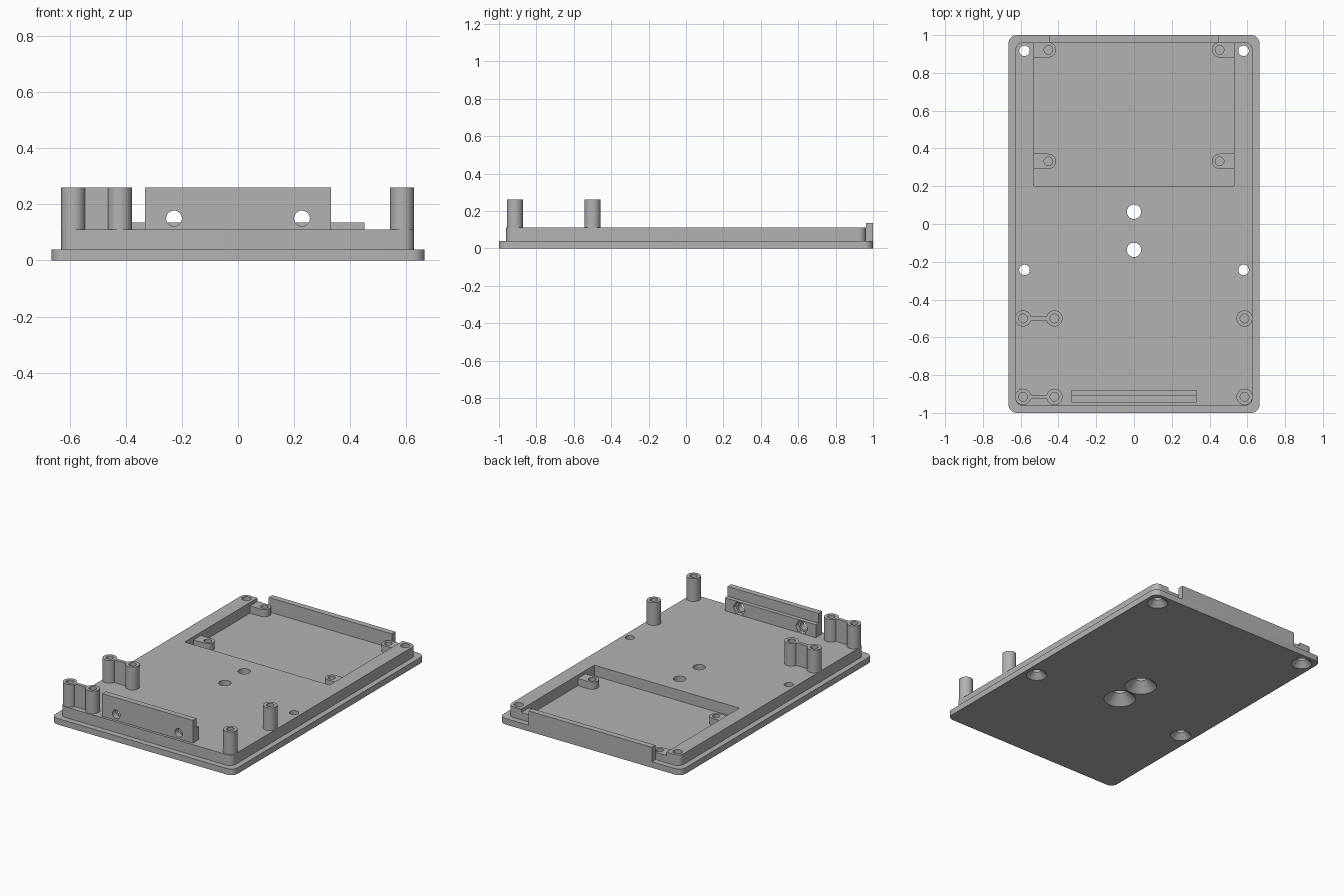
import bpy, bmesh, math
from mathutils import Matrix, Vector

if "Cube" in bpy.data.objects:
    bpy.data.objects.remove(bpy.data.objects["Cube"], do_unlink=True)

grey = bpy.data.materials.new("plain grey")
grey.use_nodes = True
colour = (0.45, 0.45, 0.45, 1)
grey.diffuse_color = colour
grey.node_tree.nodes["Principled BSDF"].inputs["Base Color"].default_value = colour

# Main heights
PLATE, DECK, TALL = 0.04, 0.11, 0.26


def finish(bm, name):
    bmesh.ops.recalc_face_normals(bm, faces=bm.faces)
    mesh = bpy.data.meshes.new(name)
    bm.to_mesh(mesh)
    bm.free()
    mesh.materials.append(grey)
    obj = bpy.data.objects.new(name, mesh)
    bpy.context.collection.objects.link(obj)
    return obj


def activate(obj):
    bpy.ops.object.select_all(action='DESELECT')
    obj.select_set(True)
    bpy.context.view_layer.objects.active = obj


def prism(name, outline, z0, z1):
    """Extrude a flat outline upwards."""
    bm = bmesh.new()
    face = bm.faces.new([bm.verts.new((x, y, z0)) for x, y in outline])
    top = bmesh.ops.extrude_face_region(bm, geom=[face])["geom"]
    bmesh.ops.translate(bm, vec=(0, 0, z1 - z0),
                        verts=[v for v in top if isinstance(v, bmesh.types.BMVert)])
    return finish(bm, name)


def box(name, x0, x1, y0, y1, z0, z1):
    return prism(name, [(x0, y0), (x1, y0), (x1, y1), (x0, y1)], z0, z1)


def arc(cx, cy, r, start, end, n):
    return [(cx + r * math.cos(math.radians(start + (end - start) * i / n)),
             cy + r * math.sin(math.radians(start + (end - start) * i / n)))
            for i in range(n + 1)]


def rounded_outline(hx, hy, r):
    corners = [(1, 1), (-1, 1), (-1, -1), (1, -1)]
    return [p for i, (sx, sy) in enumerate(corners)
            for p in arc(sx * (hx - r), sy * (hy - r), r, i * 90, i * 90 + 90, 8)]


def lathe(name, x, y, rings, n=32):
    """Closed round solid from (radius, height) rings."""
    bm = bmesh.new()
    loops = [[bm.verts.new((px, py, z)) for px, py in arc(x, y, r, 0, 360, n)[:-1]]
             for r, z in rings]
    for a, b in zip(loops, loops[1:]):
        for i in range(n):
            j = (i + 1) % n
            bm.faces.new((a[i], a[j], b[j], b[i]))
    bm.faces.new(loops[0][::-1])
    bm.faces.new(loops[-1])
    return finish(bm, name)


def cut(obj, cutter, keep=False):
    mod = obj.modifiers.new("cut", 'BOOLEAN')
    mod.operation, mod.solver, mod.object = 'DIFFERENCE', 'EXACT', cutter
    activate(obj)
    bpy.ops.object.modifier_apply(modifier=mod.name)
    if not keep:
        bpy.data.objects.remove(cutter, do_unlink=True)


def along_y(obj, x, z, y):
    """Turn an upright solid to lie along y."""
    obj.data.transform(Matrix.Translation(Vector((x, y, z))) @ Matrix.Rotation(math.pi / 2, 4, 'X'))
    return obj


# Base plate, raised deck and the shallow bay open to the back
parts = []
plate = prism("base_plate", rounded_outline(0.665, 1, 0.045), 0, PLATE)
deck = prism("raised_deck", rounded_outline(0.628, 0.962, 0.04), PLATE, DECK)
cut(deck, box("bay_cutter", -0.53, 0.53, 0.2, 1.1, PLATE - 0.02, DECK + 0.1))
parts += [plate, deck]

# Countersunk screw holes through plate and deck
screws = [(sx * 0.58, y, 0.028, 0.064) for sx in (-1, 1) for y in (0.917, -0.243)]
screws += [(0, y, 0.038, 0.098) for y in (0.065, -0.137)]
for x, y, r, wide in screws:
    cutter = lathe("screw_cutter", x, y,
                   [(wide + 0.01, -0.01), (r, wide - r), (r, DECK + 0.1)])
    for body in (plate, deck):
        cut(body, cutter, keep=True)
    bpy.data.objects.remove(cutter, do_unlink=True)

# Back lip
parts.append(box("back_lip", -0.45, 0.45, 0.962, 1, PLATE, 0.135))

# Half-round mounting lugs inside the bay
for sx, side in ((1, "left"), (-1, "right")):
    for y, place in ((0.922, "back"), (0.332, "front")):
        outline = [(0.53, y - 0.04)] + arc(0.453, y, 0.04, 270, 90, 16) + [(0.53, y + 0.04)]
        lug = prism(f"{place}_{side}_lug", [(sx * px, py) for px, py in outline], PLATE, 0.088)
        cut(lug, lathe("lug_cutter", sx * 0.453, y, [(0.023, PLATE + 0.005), (0.023, DECK)]))
        parts.append(lug)

# Tall standoffs, with webs joining the right-hand pairs
for y, place in ((-0.5, "rear"), (-0.915, "front")):
    for x, side in ((0.585, "left"), (-0.421, "inner_right"), (-0.587, "outer_right")):
        post = lathe(f"{place}_{side}_standoff", x, y, [(0.043, PLATE), (0.043, TALL)])
        cut(post, lathe("bore_cutter", x, y, [(0.023, DECK), (0.023, TALL + 0.1)]))
        parts.append(post)
    parts.append(box(f"{place}_standoff_web", -0.55, -0.458, y - 0.011, y + 0.011, DECK, TALL))

# Front bracket: thin panel with a thicker lower ledge behind it
panel = box("front_panel", -0.332, 0.332, -0.945, -0.907, DECK, TALL)
ledge = box("panel_ledge", -0.332, 0.332, -0.907, -0.88, DECK, 0.195)
for x in (-0.228, 0.228):
    cut(panel, along_y(lathe("bolt_cutter", 0, 0, [(0.028, -0.1), (0.028, 0.1)]), x, 0.15, -0.92))
    cut(ledge, along_y(lathe("nut_cutter", 0, 0, [(0.044, -0.1), (0.044, 0.1)], 6), x, 0.15, -0.9))
parts += [panel, ledge]

# Smooth the round walls, keep edges crisp
for obj in parts:
    activate(obj)
    bpy.ops.object.shade_smooth_by_angle(angle=math.radians(30))
